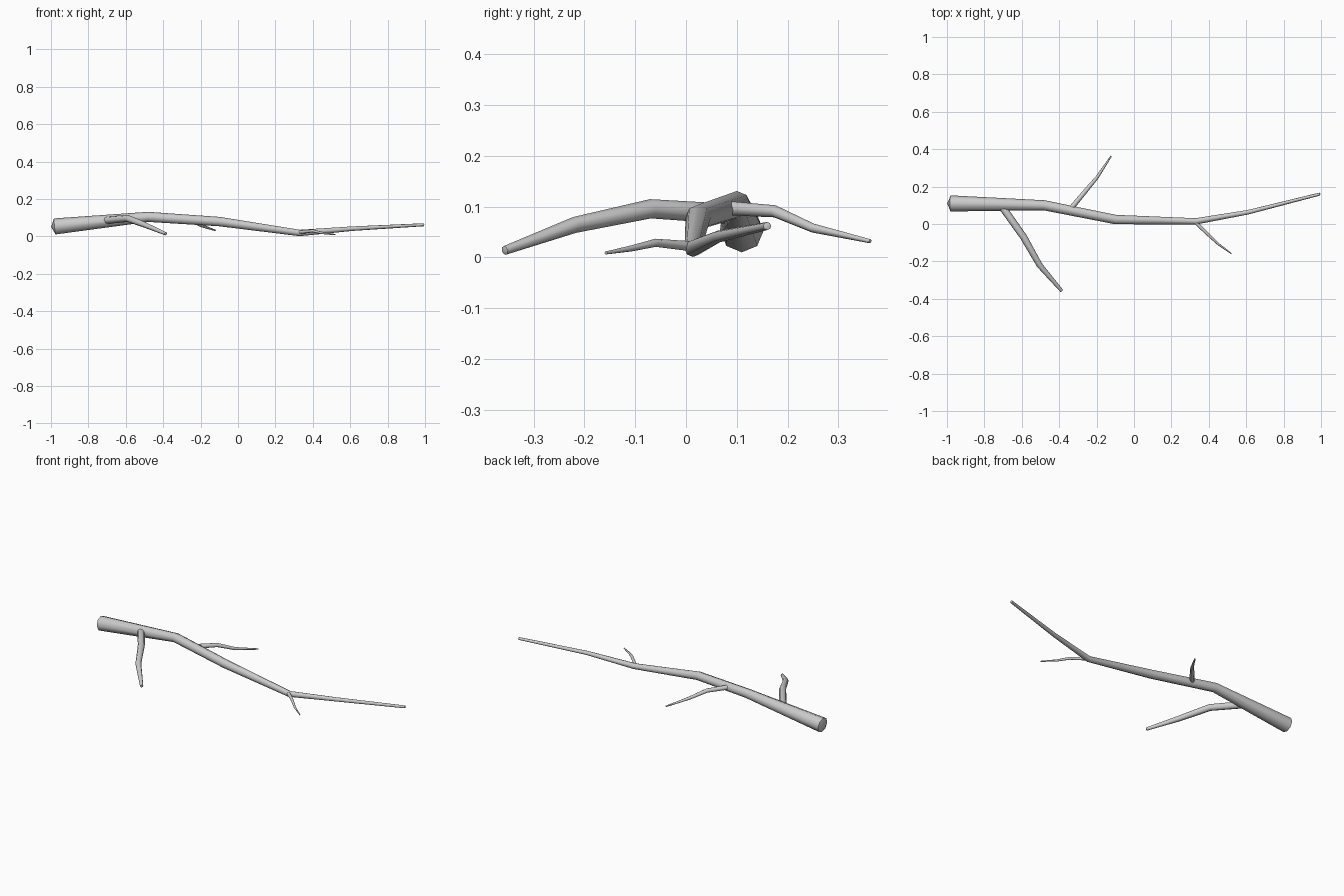
import bpy, bmesh, math
from mathutils import Vector

if "Cube" in bpy.data.objects:
    bpy.data.objects.remove(bpy.data.objects["Cube"])

SIDES = 8


def limb(name, points, cap):
    """Tapered tube through (x, y, z, radius) points, closed by shallow cone caps."""
    pos = [Vector(p[:3]) for p in points]
    bm = bmesh.new()
    rings = []
    last = len(pos) - 1
    for i, c in enumerate(pos):
        # Mitre direction: average of neighbouring segments
        a = (c - pos[i - 1]).normalized() if i else Vector()
        b = (pos[i + 1] - c).normalized() if i < last else Vector()
        t = (a + b).normalized()
        side = Vector((0, 0, 1)).cross(t).normalized()
        up = t.cross(side)
        r = points[i][3]
        ring = []
        for k in range(SIDES):
            ang = 2 * math.pi * k / SIDES
            ring.append(bm.verts.new(c + r * (math.cos(ang) * side + math.sin(ang) * up)))
        rings.append(ring)
    for lo, hi in zip(rings, rings[1:]):
        for k in range(SIDES):
            n = (k + 1) % SIDES
            bm.faces.new((lo[k], lo[n], hi[n], hi[k]))
    # End caps
    for ring, c, inner, r in ((rings[0], pos[0], pos[1], points[0][3]),
                              (rings[-1], pos[-1], pos[-2], points[-1][3])):
        tip = bm.verts.new(c + (c - inner).normalized() * r * cap)
        for k in range(SIDES):
            bm.faces.new((ring[k], ring[(k + 1) % SIDES], tip))
    bmesh.ops.recalc_face_normals(bm, faces=bm.faces)
    mesh = bpy.data.meshes.new(name)
    bm.to_mesh(mesh)
    bm.free()
    obj = bpy.data.objects.new(name, mesh)
    bpy.context.collection.objects.link(obj)
    bpy.ops.object.select_all(action='DESELECT')
    obj.select_set(True)
    bpy.context.view_layer.objects.active = obj
    bpy.ops.object.shade_smooth_by_angle(angle=math.radians(50))


# Main stem
limb("main_stem", [
    (-0.98, 0.11, 0.053, 0.043), (-0.48, 0.10, 0.104, 0.027),
    (-0.10, 0.024, 0.079, 0.025), (0.33, 0.014, 0.018, 0.017),
    (0.61, 0.063, 0.041, 0.012), (0.993, 0.16, 0.062, 0.008)], 0.45)

# Side twigs
limb("large_twig", [
    (-0.70, 0.085, 0.086, 0.020), (-0.59, -0.07, 0.096, 0.019),
    (-0.505, -0.22, 0.064, 0.016), (-0.387, -0.357, 0.014, 0.009)], 0.4)
limb("middle_twig", [
    (-0.335, 0.085, 0.097, 0.014), (-0.26, 0.175, 0.091, 0.012),
    (-0.197, 0.25, 0.058, 0.009), (-0.122, 0.363, 0.032, 0.004)], 0.4)
limb("small_twig", [
    (0.325, 0.012, 0.022, 0.010), (0.40, -0.06, 0.029, 0.008),
    (0.45, -0.107, 0.018, 0.006), (0.52, -0.158, 0.009, 0.003)], 0.4)
